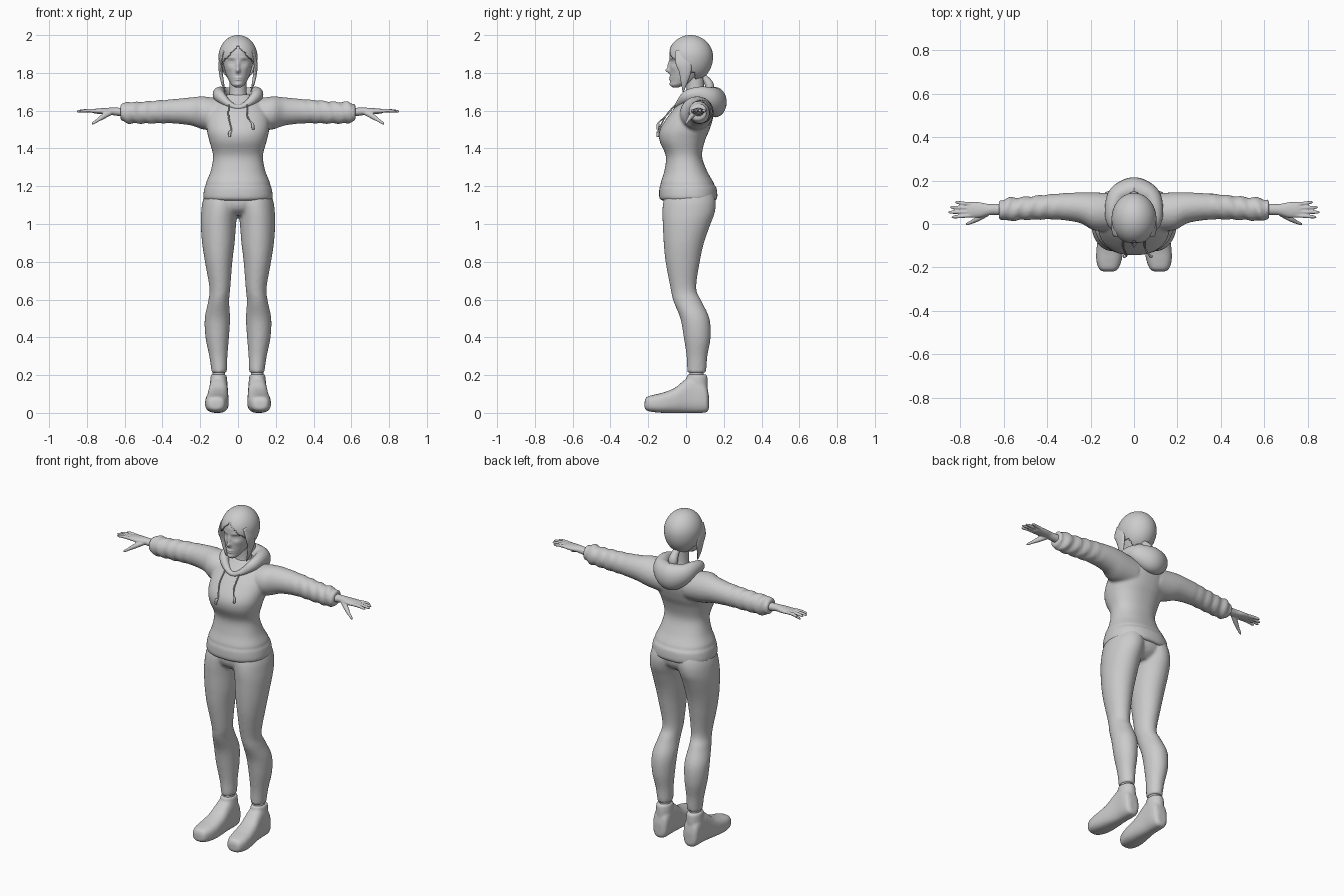
import bpy, bmesh
from math import sin, cos, pi, exp
from mathutils import Vector


def spline(rows, steps, closed=False):
    """Catmull-Rom interpolation of rows of numbers."""
    n, out = len(rows), []
    pick = (lambda i: rows[i % n]) if closed else (lambda i: rows[max(0, min(n - 1, i))])
    for i in range(n if closed else n - 1):
        p0, p1, p2, p3 = (pick(i + k) for k in (-1, 0, 1, 2))
        for s in range(steps):
            t = s / steps
            out.append([b + .5 * t * (c - a + t * (2 * a - 5 * b + 4 * c - d + t * (3 * (b - c) + d - a)))
                        for a, b, c, d in zip(p0, p1, p2, p3)])
    return out if closed else out + [list(rows[-1])]


def skin(bm, rings, sides, power=2, closed=False):
    """Skin superelliptic rings given as (centre, u, v)."""
    sgn = lambda a: (1 if a >= 0 else -1) * abs(a) ** (2 / power)
    loops = [[bm.verts.new(c + u * sgn(cos(2 * pi * k / sides)) + v * sgn(sin(2 * pi * k / sides)))
              for k in range(sides)] for c, u, v in rings]
    for a, b in zip(loops, loops[1:] + (loops[:1] if closed else [])):
        for k in range(sides):
            j = (k + 1) % sides
            bm.faces.new((a[k], a[j], b[j], b[k]))
    if not closed:
        bm.faces.new(loops[0])
        bm.faces.new(loops[-1])


def loft(bm, axis, rows, side=1, sides=40, power=2, steps=5):
    """Rows are (position on axis, a min, a max, b min, b max)."""
    rings = []
    order = {'X': (2, 0, 1), 'Y': (0, 2, 1), 'Z': (0, 1, 2)}[axis]
    for t, a0, a1, b0, b1 in spline(rows, steps):
        out = []
        for abt in (((a0 + a1) / 2, (b0 + b1) / 2, t), ((a1 - a0) / 2, 0, 0), (0, (b1 - b0) / 2, 0)):
            v = Vector([abt[i] for i in order])
            v.x *= side
            out.append(v)
        rings.append(out)
    skin(bm, rings, sides, power)


def tube(bm, rows, side=1, up=(0, 0, 1), sides=14, steps=5, closed=False):
    """Rows are (x, y, z, sideways radius, upward radius) along a path."""
    rows = [(r[0] * side, *r[1:]) for r in rows]
    pts = spline(rows, steps, closed)
    n, rings = len(pts), []
    for i, p in enumerate(pts):
        a = pts[(i - 1) % n if closed else max(i - 1, 0)]
        b = pts[(i + 1) % n if closed else min(i + 1, n - 1)]
        t = (Vector(b[:3]) - Vector(a[:3])).normalized()
        u = t.cross(Vector(up)).normalized()
        rings.append((Vector(p[:3]), u * p[3], u.cross(t) * p[4]))
    skin(bm, rings, sides, closed=closed)


def finish(bm, name, voxel=0, smooth=3):
    bmesh.ops.recalc_face_normals(bm, faces=bm.faces)
    for f in bm.faces:
        f.smooth = True
    me = bpy.data.meshes.new(name)
    bm.to_mesh(me)
    bm.free()
    ob = bpy.data.objects.new(name, me)
    bpy.context.collection.objects.link(ob)
    if voxel:
        m = ob.modifiers.new('Fuse', 'REMESH')
        m.mode, m.voxel_size, m.use_smooth_shade = 'VOXEL', voxel, True
        s = ob.modifiers.new('Soften', 'SMOOTH')
        s.factor, s.iterations = .5, smooth
    return ob


# Hoodie body and sleeves
bm = bmesh.new()
loft(bm, 'Z', [(1.125, -.172, .172, -.13, .155), (1.14, -.184, .184, -.142, .166),
               (1.19, -.178, .178, -.141, .162), (1.205, -.17, .17, -.134, .15),
               (1.22, -.169, .169, -.134, .146), (1.28, -.145, .145, -.115, .112),
               (1.36, -.132, .132, -.107, .085), (1.44, -.152, .152, -.14, .1),
               (1.5, -.165, .165, -.138, .125), (1.57, -.165, .165, -.095, .145),
               (1.63, -.14, .14, -.047, .145), (1.665, -.1, .1, -.015, .125),
               (1.685, -.065, .065, .0, .1)], power=2.3)
for s in (1, -1):
    loft(bm, 'X', [(.08, -.03, .14, 1.49, 1.66), (.18, -.03, .145, 1.5, 1.675),
                   (.25, .005, .145, 1.522, 1.67), (.35, .02, .14, 1.533, 1.66),
                   (.45, .02, .13, 1.532, 1.652), (.54, .017, .122, 1.532, 1.645),
                   (.58, .013, .122, 1.532, 1.648), (.6, .02, .112, 1.54, 1.64),
                   (.622, .022, .11, 1.545, 1.637)], s)
for v in bm.verts:
    x = abs(v.co.x)
    if x > .3:
        k = 1 + min(.07, (x - .3) * .4) * sin(105 * x + 45 * v.co.y + 20 * v.co.z * (1 if v.co.x > 0 else -1))
        v.co.y = .07 + (v.co.y - .07) * k
        v.co.z = 1.592 + (v.co.z - 1.592) * k
finish(bm, 'hoodie', .008)

# Hood lying around the neck and down the back
bm = bmesh.new()
half = [(.05, -.035, 1.637, .02, .018), (.095, .005, 1.675, .028, .032),
        (.098, .07, 1.685, .036, .042), (.07, .13, 1.665, .05, .062)]
tube(bm, [(0, -.05, 1.618, .014, .014)] + half + [(0, .155, 1.645, .06, .08)]
     + [(-r[0], *r[1:]) for r in reversed(half)], sides=24, steps=8, closed=True)
finish(bm, 'hood')

# Drawstrings
bm = bmesh.new()
for s, x, z in ((-1, .045, 1.46), (1, .08, 1.5)):
    tube(bm, [(.048, -.058, 1.63, .004, .004), (.05, -.108, 1.57, .004, .004),
              (x - .01, -.143, z + .04, .004, .004), (x - .002, -.148, z + .025, .008, .008),
              (x, -.15, z, .006, .006)], s, up=(0, 1, 0), sides=8)
finish(bm, 'drawstrings')

# Trousers
bm = bmesh.new()
loft(bm, 'Z', [(1.045, -.1, .1, -.07, .09), (1.08, -.16, .16, -.11, .135),
               (1.13, -.178, .178, -.12, .15), (1.18, -.165, .165, -.1, .13)])
for s in (1, -1):
    loft(bm, 'Z', [(.213, .062, .14, .008, .105), (.235, .058, .142, .006, .108),
                   (.3, .056, .152, .003, .113), (.4, .048, .172, -.012, .13),
                   (.5, .042, .176, -.03, .124), (.59, .047, .158, -.066, .083),
                   (.66, .041, .151, -.082, .054), (.8, .03, .175, -.108, .073),
                   (.9, .018, .19, -.118, .095), (1.0, .01, .197, -.123, .13),
                   (1.06, .002, .195, -.125, .152), (1.12, -.01, .187, -.12, .157),
                   (1.18, 0, .165, -.1, .14)], s)
finish(bm, 'trousers', .009)

# Ankles
bm = bmesh.new()
for s in (1, -1):
    loft(bm, 'Z', [(.12, .065, .135, .015, .095), (.19, .068, .134, .018, .093),
                   (.24, .066, .136, .018, .095)], s, sides=24)
finish(bm, 'ankles')

# Shoes: flat-bottomed loft from toe to heel, plus the raised collar
bm = bmesh.new()
for s in (1, -1):
    loft(bm, 'Y', [(-.219, .095, .14, .025, .06), (-.208, .074, .16, .012, .084),
                   (-.17, .058, .173, .004, .096), (-.12, .05, .173, 0, .108),
                   (-.06, .05, .165, 0, .132), (-.01, .052, .157, 0, .172),
                   (.03, .053, .153, 0, .195), (.08, .053, .152, 0, .18),
                   (.11, .06, .145, .004, .14), (.121, .08, .125, .02, .09)], s, power=2.7)
    loft(bm, 'Z', [(.1, .055, .15, .0, .115), (.16, .056, .148, .002, .115),
                   (.195, .06, .145, .004, .112), (.203, .064, .141, .008, .106)], s)
finish(bm, 'shoes', .007)

# Hands: wrist and palm, four fingers, thumb
bm = bmesh.new()
for s in (1, -1):
    loft(bm, 'X', [(.59, .04, .095, 1.567, 1.615), (.65, .042, .092, 1.574, 1.616),
                   (.675, .039, .093, 1.578, 1.616), (.71, .03, .1, 1.58, 1.614),
                   (.75, .029, .101, 1.584, 1.611), (.768, .034, .097, 1.588, 1.608)], s, sides=24)
    for y0, y1, tip in ((.039, .032, .84), (.056, .054, .856), (.074, .077, .848), (.091, .1, .825)):
        m = (.75 + tip) / 2
        tube(bm, [(.745, y0, 1.598, .009, .01), (m, (y0 + y1) / 2, 1.6, .0085, .009),
                  (tip - .012, y1, 1.597, .007, .007), (tip, y1, 1.595, .002, .002)], s, sides=10)
    tube(bm, [(.675, .05, 1.59, .014, .014), (.715, .026, 1.568, .013, .014),
              (.745, .01, 1.548, .009, .009), (.766, .001, 1.534, .007, .007),
              (.775, -.003, 1.528, .002, .002)], s, sides=10)
finish(bm, 'hands', .004, 2)

# Neck
bm = bmesh.new()
loft(bm, 'Z', [(1.62, -.06, .06, -.01, .11), (1.68, -.048, .048, .003, .1),
               (1.73, -.044, .044, .003, .095), (1.8, -.046, .046, .0, .095)])
finish(bm, 'neck')

# Head, with nose, eye sockets, lids, lips and chin pushed in or out
bm = bmesh.new()
loft(bm, 'Z', [(1.722, -.014, .014, -.068, -.04), (1.735, -.032, .032, -.08, -.01),
               (1.755, -.046, .046, -.083, .045), (1.785, -.06, .06, -.084, .08),
               (1.82, -.072, .072, -.085, .11), (1.86, -.08, .08, -.086, .125),
               (1.91, -.084, .084, -.086, .128), (1.95, -.072, .072, -.066, .11),
               (1.985, -.03, .03, -.02, .06)], sides=96, steps=10)
features = ((0, 1.812, .011, .013, .02), (0, 1.838, .009, .024, .012), (.034, 1.856, .017, .012, -.01),
            (.034, 1.855, .013, .007, .005), (.034, 1.88, .022, .007, .004), (0, 1.775, .019, .005, .006),
            (0, 1.764, .016, .005, .006), (0, 1.738, .018, .011, .006), (.047, 1.825, .018, .016, .004))
for v in bm.verts:
    if v.co.y < -.01:
        v.co.y -= sum(d * exp(-((abs(v.co.x) - x) / sx) ** 2 - ((v.co.z - z) / sz) ** 2)
                      for x, z, sx, sz, d in features)
finish(bm, 'head')

# Hair cap with a centre-parted opening for the face
bm = bmesh.new()
bmesh.ops.create_uvsphere(bm, u_segments=72, v_segments=48, radius=1)
for v in bm.verts:
    x, y, z = v.co
    v.co = (x * .103, .024 + y * .119, 1.885 + z * (.115 if z > 0 else .135))


def bare(c):
    return (c.y < 0 and c.z < 1.945 - 1.05 * abs(c.x)) or (c.y < .05 and c.z < 1.8)


bmesh.ops.delete(bm, geom=[f for f in bm.faces if bare(f.calc_center_median())], context='FACES')
hair = finish(bm, 'hair_cap')
shell = hair.modifiers.new('Thickness', 'SOLIDIFY')
shell.thickness, shell.offset = .007, -1

# Long front locks and the short tied tail
bm = bmesh.new()
for s in (1, -1):
    tube(bm, [(.075, -.03, 1.92, .008, .03), (.092, -.015, 1.86, .01, .042),
              (.092, -.005, 1.81, .01, .034), (.082, -.01, 1.75, .008, .018),
              (.068, -.015, 1.7, .002, .003)], s, up=(0, 1, 0))
finish(bm, 'hair_locks')
bm = bmesh.new()
tube(bm, [(0, .075, 1.79, .02, .015), (0, .105, 1.765, .022, .02),
          (0, .125, 1.73, .028, .024), (0, .12, 1.68, .022, .02)], up=(0, 1, 0))
finish(bm, 'hair_tail')
